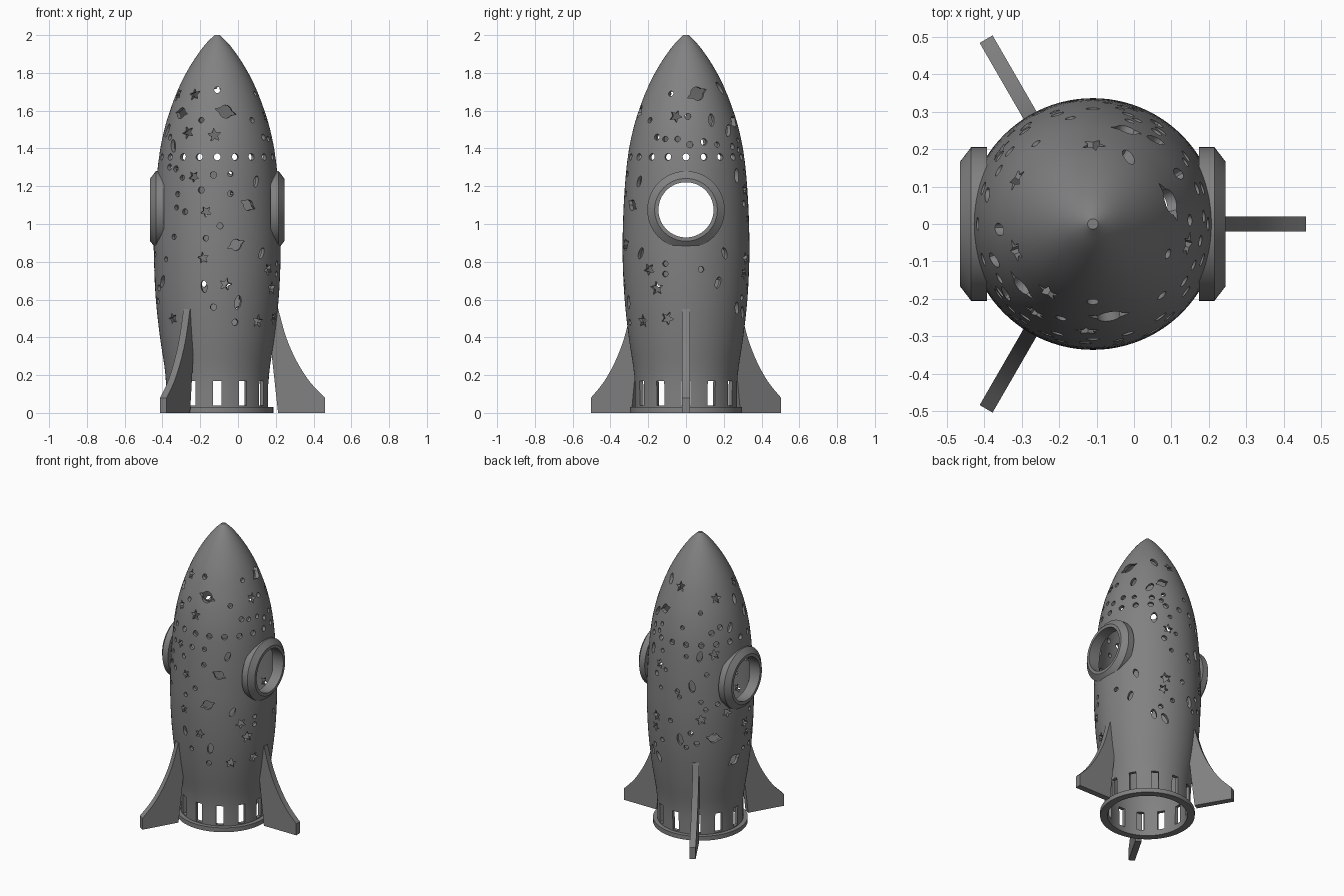
import bpy, bmesh, math, random
from mathutils import Matrix, Vector

if "Cube" in bpy.data.objects:
    bpy.data.objects.remove(bpy.data.objects["Cube"])

random.seed(7)
AXIS = -0.11          # x position of the rocket's centre line
PORT_Z = 1.075        # porthole height
TAU = 2 * math.pi

grey = bpy.data.materials.new("grey")
grey.diffuse_color = (0.22, 0.22, 0.22, 1)
grey.use_nodes = True
grey.node_tree.nodes["Principled BSDF"].inputs["Base Color"].default_value = grey.diffuse_color


def finish(bm, name, smooth=30):
    bmesh.ops.recalc_face_normals(bm, faces=bm.faces)
    me = bpy.data.meshes.new(name)
    bm.to_mesh(me)
    bm.free()
    me.materials.append(grey)
    ob = bpy.data.objects.new(name, me)
    bpy.context.collection.objects.link(ob)
    if smooth:
        shade(ob, smooth)
    return ob


def shade(ob, angle):
    bpy.ops.object.select_all(action='DESELECT')
    ob.select_set(True)
    bpy.context.view_layer.objects.active = ob
    bpy.ops.object.shade_smooth_by_angle(angle=math.radians(angle))


def lathe(profile, n, matrix):
    """Closed (radius, height) loop turned about z; radius 0 makes a pole."""
    bm = bmesh.new()
    rings = []
    for r, z in profile:
        count = n if r > 0 else 1
        rings.append([bm.verts.new(matrix @ Vector((r * math.cos(TAU * i / n), r * math.sin(TAU * i / n), z)))
                      for i in range(count)])
    for a, b in zip(rings, rings[1:] + rings[:1]):
        if len(a) == 1 and len(b) == 1:
            continue
        for i in range(n):
            j = (i + 1) % n
            quad = [a[i % len(a)], a[j % len(a)], b[j % len(b)], b[i % len(b)]]
            bm.faces.new(list(dict.fromkeys(quad)))
    return bm


def prism(bm, points, depth0, depth1, matrix):
    """Extrude a flat (u, v) outline along local x."""
    lo = [bm.verts.new(matrix @ Vector((depth0, u, v))) for u, v in points]
    hi = [bm.verts.new(matrix @ Vector((depth1, u, v))) for u, v in points]
    bm.faces.new(lo[::-1])
    bm.faces.new(hi)
    for i in range(len(lo)):
        j = (i + 1) % len(lo)
        bm.faces.new([lo[i], lo[j], hi[j], hi[i]])


# Hull outline, smoothed through a few key points
KEYS = [(0.270, 0.03), (0.274, 0.2), (0.303, 0.4), (0.325, 0.6), (0.335, 0.8), (0.335, 0.95),
        (0.327, 1.15), (0.309, 1.35), (0.28, 1.5), (0.243, 1.62), (0.195, 1.74), (0.135, 1.85),
        (0.068, 1.945), (0.014, 2.0)]


def catmull(pts, steps):
    ext = [pts[0]] + pts + [pts[-1]]
    out = []
    for p0, p1, p2, p3 in zip(ext, ext[1:], ext[2:], ext[3:]):
        for s in range(steps):
            t = s / steps
            out.append(tuple(0.5 * (2 * b + (c - a) * t + (2 * a - 5 * b + 4 * c - d) * t * t
                                    + (3 * b - a - 3 * c + d) * t ** 3)
                             for a, b, c, d in zip(p0, p1, p2, p3)))
    return out + [pts[-1]]


OUTER = catmull(KEYS, 4)


def radius(z):
    for (r0, z0), (r1, z1) in zip(OUTER, OUTER[1:]):
        if z0 <= z <= z1:
            return r0 + (r1 - r0) * (z - z0) / (z1 - z0)
    return OUTER[0][0]


# Hollow hull with the foot ring
inner = [(r - 0.022 - 0.012 * max(0, z - 1.4), z) for r, z in OUTER if z < 1.9]
profile = ([(0.25, 0), (0.297, 0), (0.297, 0.03)] + OUTER + [(0, 2.0), (0, 1.95)] + inner[::-1])
hull = finish(lathe(profile, 96, Matrix.Translation((AXIS, 0, 0))), "hull", 0)

# Outlines of the cut-out decorations
def star(s):
    return [((s if i % 2 else s * 0.45) * math.sin(TAU * i / 10), (s if i % 2 else s * 0.45) * math.cos(TAU * i / 10))
            for i in range(10)]


def oval(a, b, n=16):
    return [(a * math.cos(TAU * i / n), b * math.sin(TAU * i / n)) for i in range(n)]


def planet(s):
    pts = []
    for i in range(32):
        c, d = math.cos(TAU * i / 32), math.sin(TAU * i / 32)
        r = s * max(0.58, 1 / math.hypot(c, d / 0.2))
        pts.append((r * c, r * d))
    return pts


SIZE = {"star": 0.036, "planet": 0.055, "oval": 0.036, "dot": 0.016}
cut = bmesh.new()
placed = []


def add_cut(outline, angle, z, tilt=0.0):
    r = radius(z)
    m = (Matrix.Translation((AXIS, 0, z)) @ Matrix.Rotation(angle, 4, 'Z') @ Matrix.Rotation(tilt, 4, 'X'))
    prism(cut, outline, r - 0.1, r + 0.06, m)


def decorate(kind, angle, z):
    """Cut one decoration unless it would touch another opening."""
    r, s = radius(z), SIZE[kind] * random.uniform(0.85, 1.1)
    side = r * math.sin(angle)
    if abs(z - 1.355) < s + 0.022 or math.hypot(side, z - PORT_Z) < 0.212 + s * 0.7:
        return False
    for a, zz, ss in placed:
        da = (angle - a + math.pi) % TAU - math.pi
        if math.hypot(da * r, z - zz) < s + ss + 0.006:
            return False
    placed.append((angle, z, s))
    tilt = random.uniform(-0.6, 0.6)
    shape = {"star": star(s), "planet": planet(s), "oval": oval(s * 0.5, s), "dot": oval(s, s)}[kind]
    add_cut(shape, angle, z, tilt)
    return True


# (sideways offset, height) of decorations on the front and on the right
FRONT = {
    "star": [(-.12, 1.685), (-.015, 1.47), (-.155, 1.485), (-.125, 1.25), (-.06, 1.065), (-.075, .82),
             (.045, .68), (-.235, .5), (.215, .485), (.27, .76), (.29, .66)],
    "planet": [(.045, 1.595), (.165, 1.1), (.1, .89)],
    "oval": [(-.07, .67), (.11, .585), (-.29, .695), (.205, 1.225)],
    "dot": [(0, 1.71), (-.085, 1.55), (.06, 1.55), (.185, 1.55), (.245, 1.46), (-.25, 1.46), (-.02, 1.26),
            (.07, 1.265), (-.185, 1.245), (-.085, 1.18), (.07, 1.16), (-.17, 1.065), (.015, .99),
            (-.06, .925), (-.07, .87), (-.02, .56), (.095, .48)]}
RIGHT = {
    "star": [(-.055, 1.57), (-.165, .66), (-.1, .5)],
    "planet": [(.06, 1.69)],
    "oval": [(.135, 1.55), (.225, 1.495), (-.28, 1.105), (-.24, .845), (.205, .845), (.17, .69), (.18, 1.72)],
    "dot": [(-.08, 1.69), (.01, 1.57), (.02, 1.42), (-.11, 1.45), (-.045, 1.45), (.095, 1.435),
            (.165, 1.42), (-.18, 1.525), (.08, .76), (-.11, .79), (-.11, .735), (.295, .61)]}
for group, turn in ((FRONT, -math.pi / 2), (RIGHT, 0)):
    for kind, spots in group.items():
        for d, z in spots:
            decorate(kind, turn + math.asin(max(-0.98, min(0.98, d / radius(z)))), z)

# Scattered decorations around the back and left
target, tries = len(placed) + 58, 0
while len(placed) < target and tries < 2000:
    tries += 1
    kind = random.choice(["star", "star", "oval", "oval", "planet", "dot", "dot", "dot", "dot"])
    angle, z = math.radians(random.uniform(55, 235)), random.uniform(0.48, 1.72)
    if z < 0.62 and abs(angle - TAU / 3) < 0.25:
        continue
    decorate(kind, angle, z)

# Row of round holes, and slots above the foot ring
for i in range(20):
    add_cut(oval(0.018, 0.018), TAU * i / 20, 1.355)
for i in range(12):
    add_cut([(-0.023, -0.065), (0.023, -0.065), (0.023, 0.065), (-0.023, 0.065)], TAU * i / 12, 0.103)
# Porthole openings
prism(cut, oval(0.147, 0.147, 64), -0.6, 0.6, Matrix.Translation((AXIS, 0, PORT_Z)))

cutter = finish(cut, "cutter", 0)
cutter.hide_render = True
mod = hull.modifiers.new("openings", 'BOOLEAN')
mod.operation, mod.solver, mod.object = 'DIFFERENCE', 'EXACT', cutter
bpy.ops.object.select_all(action='DESELECT')
hull.select_set(True)
bpy.context.view_layer.objects.active = hull
bpy.ops.object.modifier_apply(modifier=mod.name)
bpy.data.objects.remove(cutter)
shade(hull, 30)

# Porthole frames on both sides
frame = [(0.146, 0.283), (0.205, 0.283), (0.205, 0.325), (0.166, 0.355), (0.146, 0.355)]
for name, turn in (("right_porthole_frame", 1), ("left_porthole_frame", -1)):
    m = Matrix.Translation((AXIS, 0, PORT_Z)) @ Matrix.Rotation(turn * math.pi / 2, 4, 'Y')
    finish(lathe(frame, 64, m), name)

# Three swept fins, drawn as (radius, height)
sweep = catmull([(0.57, 0.08), (0.49, 0.165), (0.42, 0.275), (0.365, 0.4), (0.323, 0.55)], 4)
fin = [(0.322, 0), (0.57, 0)] + sweep + [(0.31, 0.55), (0.302, 0.46), (0.286, 0.33)]
for k in range(3):
    bm = bmesh.new()
    m = (Matrix.Translation((AXIS, 0, 0)) @ Matrix.Rotation(TAU * k / 3 + math.pi / 2, 4, 'Z'))
    # outline u runs outward, extrusion runs across the fin
    prism(bm, [(-r, z) for r, z in fin], -0.02, 0.02, m @ Matrix.Rotation(math.pi, 4, 'Z') @ Matrix.Rotation(math.pi, 4, 'Z'))
    finish(bm, "fin_%d" % (k + 1))
